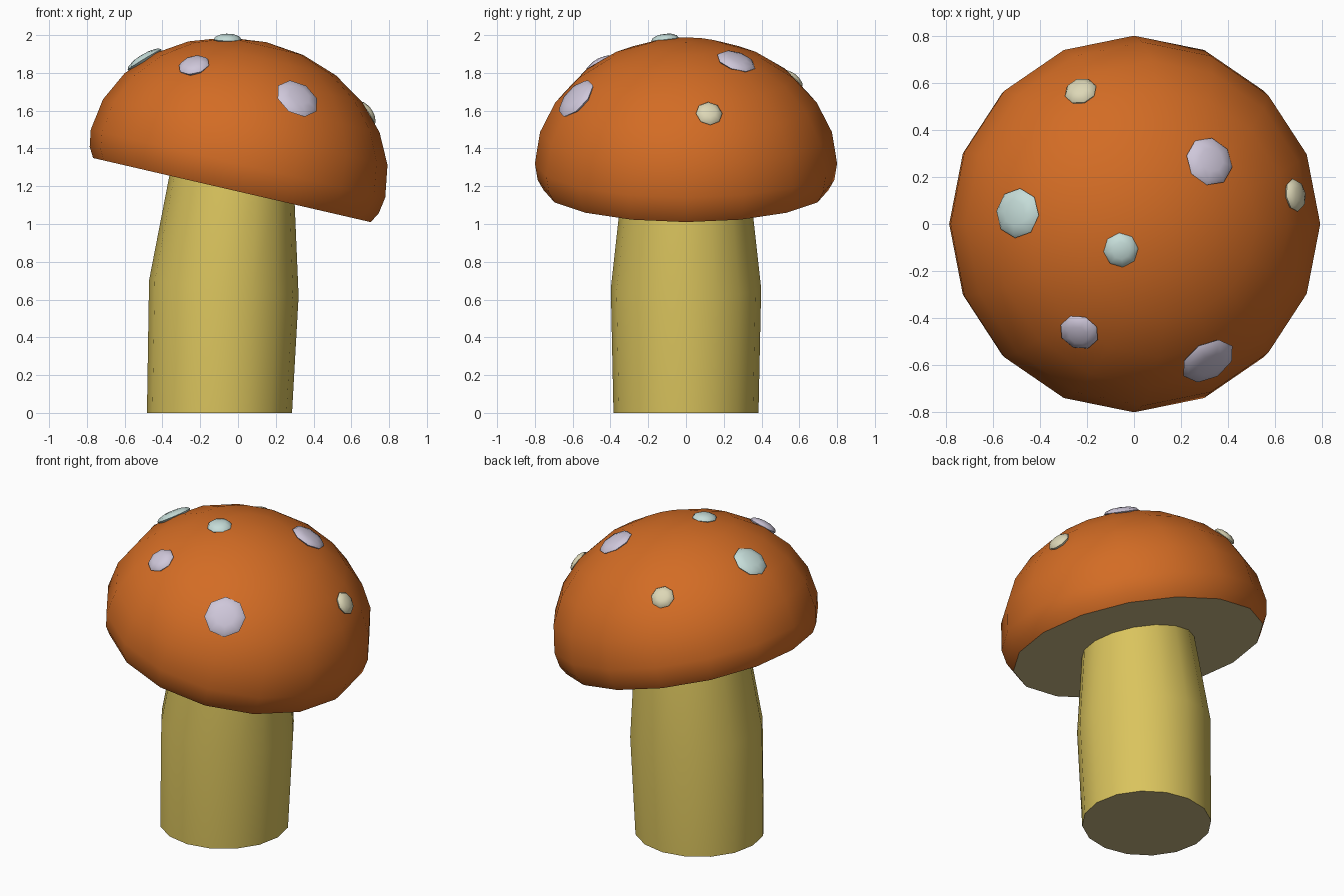
import bpy, bmesh, math
from mathutils import Vector, Matrix

if "Cube" in bpy.data.objects:
    bpy.data.objects.remove(bpy.data.objects["Cube"])

SIDES = 16
TILT = math.radians(13)


def material(name, rgb):
    m = bpy.data.materials.new(name)
    m.use_nodes = True
    m.diffuse_color = (*rgb, 1)
    m.node_tree.nodes["Principled BSDF"].inputs["Base Color"].default_value = (*rgb, 1)
    return m


orange = material("cap orange", (0.65, 0.15, 0.018))
yellow = material("stem yellow", (0.70, 0.55, 0.11))
tan = material("underside tan", (0.55, 0.45, 0.22))
lilac = material("spot lilac", (0.62, 0.57, 0.70))
mint = material("spot mint", (0.56, 0.72, 0.69))
cream = material("spot cream", (0.72, 0.68, 0.47))


def finish(bm, name, mats):
    bmesh.ops.recalc_face_normals(bm, faces=bm.faces)
    mesh = bpy.data.meshes.new(name)
    bm.to_mesh(mesh)
    bm.free()
    for m in mats:
        mesh.materials.append(m)
    ob = bpy.data.objects.new(name, mesh)
    bpy.context.collection.objects.link(ob)
    bpy.ops.object.select_all(action='DESELECT')
    ob.select_set(True)
    bpy.context.view_layer.objects.active = ob
    bpy.ops.object.shade_smooth_by_angle(angle=math.radians(40))
    return ob


def loft(name, sections, mats, pole=None):
    """Skin circles given as (centre x, centre z, radius, tilt); first end is flat."""
    bm = bmesh.new()
    rings = []
    for x, z, r, tilt in sections:
        place = Matrix.Translation((x, 0, z)) @ Matrix.Rotation(tilt, 4, 'Y')
        rings.append([bm.verts.new(place @ Vector((r * math.cos(a), r * math.sin(a), 0)))
                      for a in (math.tau * i / SIDES for i in range(SIDES))])
    for low, high in zip(rings, rings[1:]):
        for i in range(SIDES):
            j = (i + 1) % SIDES
            bm.faces.new((low[i], low[j], high[j], high[i]))
    bm.faces.new(rings[0][::-1]).material_index = 1
    if pole:
        tip = bm.verts.new(pole)
        for i in range(SIDES):
            bm.faces.new((rings[-1][i], rings[-1][(i + 1) % SIDES], tip))
    else:
        bm.faces.new(rings[-1])
    return finish(bm, name, mats)


# Stem: leaning, slightly swollen in the middle
loft("stem", [(-0.098, 0, 0.384, 0),
              (-0.075, 0.66, 0.398, math.radians(6)),
              (-0.03, 1.2, 0.338, TILT)], [yellow, tan])

# Cap: tilted flattened dome with a tucked-in lip
WIDE, TALL = 0.8, 0.66
centre = Vector((0, 0, 1.32))
axis = Vector((math.sin(TILT), 0, math.cos(TILT)))
profile = [(-0.144, 0.754), (-0.09, 0.785)]
profile += [(TALL * math.sin(a), WIDE * math.cos(a))
            for a in (math.radians(15 * k) for k in range(6))]
sections = []
for t, r in profile:
    p = centre + axis * t
    sections.append((p.x, p.z, r, TILT))
loft("cap", sections, [orange, tan], centre + axis * TALL)

# Spots: shallow domes seated on the cap
to_world = Matrix.Rotation(TILT, 3, 'Y')
spots = [("front_left_spot", (0.305, -0.565, 1.655), 0.122, lilac),
         ("back_left_spot", (0.32, 0.265, 1.86), 0.107, lilac),
         ("front_right_spot", (-0.23, -0.455, 1.835), 0.085, lilac),
         ("right_spot", (-0.485, 0.045, 1.86), 0.106, mint),
         ("top_spot", (-0.055, -0.11, 1.975), 0.074, mint),
         ("back_spot", (-0.225, 0.56, 1.76), 0.07, cream),
         ("left_spot", (0.67, 0.12, 1.58), 0.071, cream)]
for name, target, radius, mat in spots:
    d = to_world.inverted() @ (Vector(target) - centre)
    d /= math.sqrt((d.x ** 2 + d.y ** 2) / WIDE ** 2 + d.z ** 2 / TALL ** 2)
    normal = to_world @ Vector((d.x / WIDE ** 2, d.y / WIDE ** 2, d.z / TALL ** 2))
    normal.normalize()
    place = (Matrix.Translation(centre + to_world @ d - normal * 0.004)
             @ normal.to_track_quat('Z', 'Y').to_matrix().to_4x4()
             @ Matrix.Diagonal((radius, radius, 0.03, 1)))
    bm = bmesh.new()
    bmesh.ops.create_uvsphere(bm, u_segments=8, v_segments=6, radius=1, matrix=place)
    ob = finish(bm, name, [mat])
    ob.data.shade_smooth()
